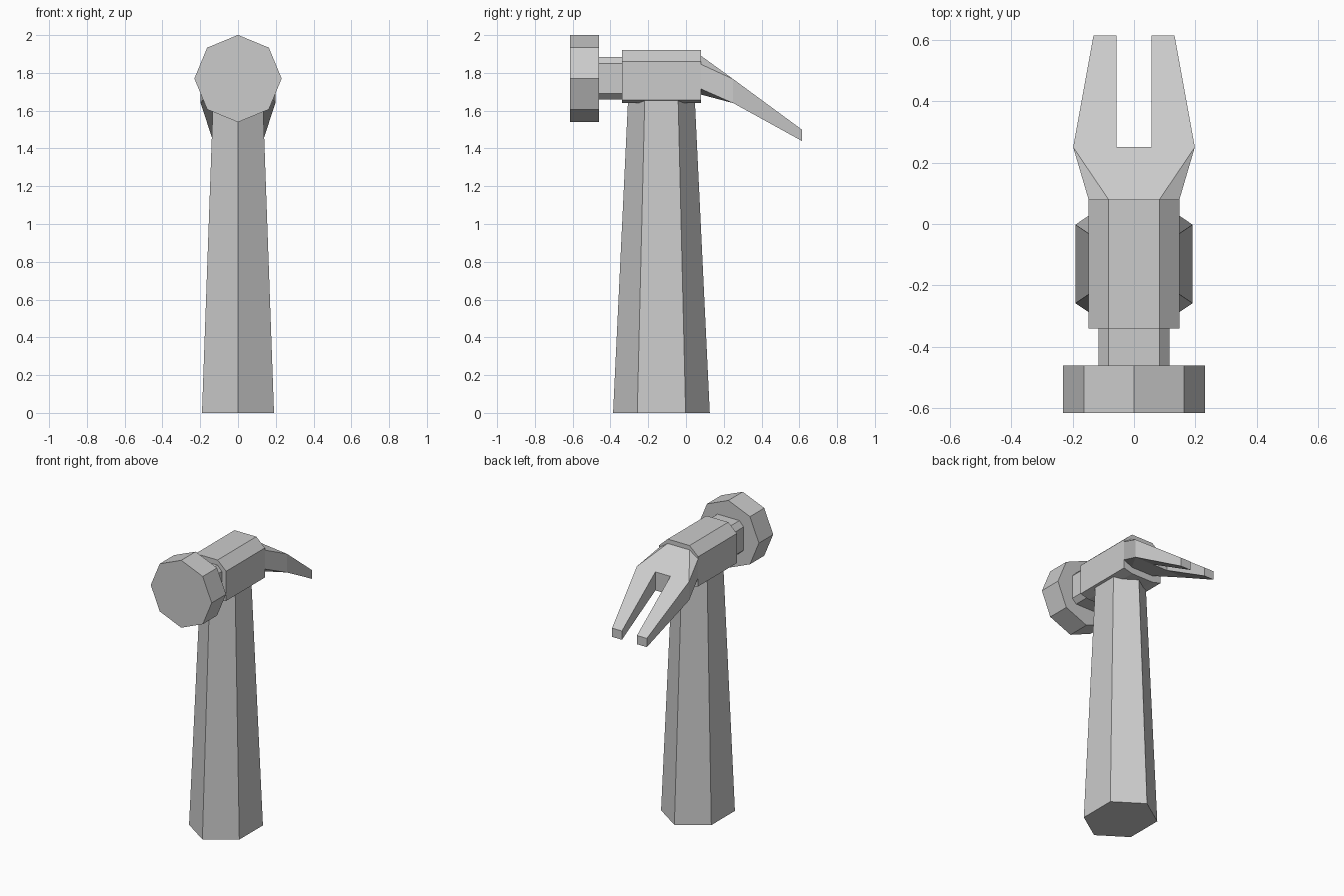
import bpy, bmesh
from math import sin, cos, pi

if "Cube" in bpy.data.objects:
    bpy.data.objects.remove(bpy.data.objects["Cube"])


def make(name, verts, faces):
    me = bpy.data.meshes.new(name)
    me.from_pydata(verts, [], faces)
    bm = bmesh.new()
    bm.from_mesh(me)
    bmesh.ops.recalc_face_normals(bm, faces=bm.faces)
    bm.to_mesh(me)
    bm.free()
    ob = bpy.data.objects.new(name, me)
    bpy.context.collection.objects.link(ob)
    return ob


def loft(name, a, b):
    # Closed solid between two matching rings
    n = len(a)
    faces = [(i, (i + 1) % n, n + (i + 1) % n, n + i) for i in range(n)]
    faces += [tuple(range(n)), tuple(range(n, 2 * n))]
    return make(name, a + b, faces)


def along_y(name, section, y0, y1):
    return loft(name, [(x, y0, z) for x, z in section], [(x, y1, z) for x, z in section])


def mirrored(right):
    # Right half of a section, listed top to bottom
    return right + [(-x, z) for x, z in reversed(right)]


def hexagon(s, z):
    return [(0.22 * s * cos(pi / 6 + i * pi / 3), -0.13 + 0.256 * s * sin(pi / 6 + i * pi / 3), z)
            for i in range(6)]


# Tapered six-sided handle
loft("handle", hexagon(1, 0), hexagon(0.69, 1.66))

# Chamfered block of the head and narrower neck
along_y("head_block", mirrored([(0.083, 1.92), (0.148, 1.86), (0.148, 1.657), (0.083, 1.64)]), -0.34, 0.08)
along_y("neck", mirrored([(0.083, 1.885), (0.115, 1.85), (0.115, 1.69), (0.083, 1.66)]), -0.46, -0.34)

# Octagonal striking face
along_y("striking_face", [(0.231 * sin(i * pi / 4), 1.77 + 0.231 * cos(i * pi / 4)) for i in range(8)],
        -0.615, -0.46)

# Claw: right half from root to split to tip, then mirrored
verts = [(x, 0.08, z) for x, z in [(0, 1.89), (0.083, 1.89), (0.148, 1.845), (0.148, 1.715), (0.083, 1.685), (0, 1.685)]]
verts += [(x, 0.25, z) for z in (1.767, 1.64) for x in (0, 0.057, 0.198)]
verts += [(x, 0.613, z) for z in (1.5, 1.44) for x in (0.057, 0.132)]
faces = [(0, 1, 8, 7, 6), (1, 2, 8), (2, 3, 11, 8), (3, 4, 11), (4, 5, 9, 10, 11), (0, 1, 2, 3, 4, 5),
         (6, 7, 10, 9), (7, 8, 13, 12), (8, 11, 15, 13), (11, 10, 14, 15), (10, 7, 12, 14), (12, 13, 15, 14)]
claw = make("claw", verts, faces)
claw.modifiers.new("mirror", 'MIRROR').use_axis[0] = True
